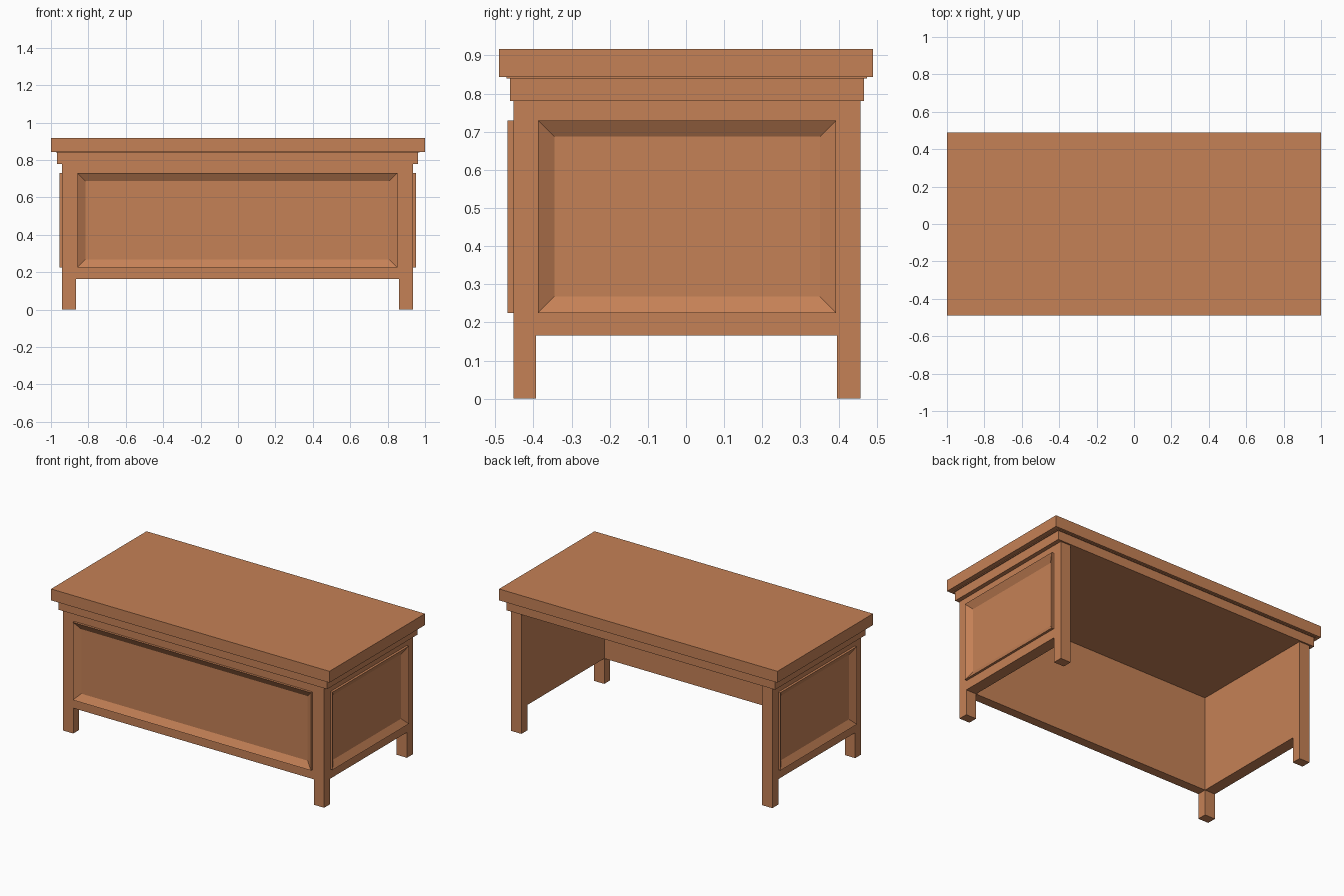
import bpy, bmesh
from mathutils import Vector

if "Cube" in bpy.data.objects:
    bpy.data.objects.remove(bpy.data.objects["Cube"])

wood = bpy.data.materials.new("warm_wood")
wood.diffuse_color = (0.56, 0.22, 0.093, 1)
wood.use_nodes = True
wood.node_tree.nodes["Principled BSDF"].inputs["Base Color"].default_value = wood.diffuse_color


def finish(name, bm):
    bmesh.ops.recalc_face_normals(bm, faces=bm.faces)
    mesh = bpy.data.meshes.new(name)
    bm.to_mesh(mesh)
    bm.free()
    mesh.materials.append(wood)
    obj = bpy.data.objects.new(name, mesh)
    bpy.context.collection.objects.link(obj)
    return obj


def box(name, lo, hi):
    lo, hi = Vector(lo), Vector(hi)
    bm = bmesh.new()
    bmesh.ops.create_cube(bm, size=1)
    for v in bm.verts:
        v.co = (lo + hi) / 2 + v.co * (hi - lo)
    return finish(name, bm)


def panel(name, place, rings):
    """Panelled wall from nested rectangles (u0, u1, z0, z1, outward depth)."""
    bm = bmesh.new()
    loops = []
    for u0, u1, z0, z1, d in rings:
        corners = ((u0, z0), (u1, z0), (u1, z1), (u0, z1))
        loops.append([bm.verts.new(place(u, d, z)) for u, z in corners])
    for a, b in zip(loops, loops[1:]):
        for i in range(4):
            j = (i + 1) % 4
            bm.faces.new((a[i], a[j], b[j], b[i]))
    bm.faces.new(loops[0])
    bm.faces.new(loops[-1])
    return finish(name, bm)


def rings(wall, field, back, raised):
    """Wall slab, raised moulding edge, then a bevel down to the sunk field."""
    w0, w1 = wall
    f0, f1 = field
    b = 0.043
    return [(w0, w1, 0.165, 0.78, back), (w0, w1, 0.165, 0.78, 0),
            (f0, f1, 0.225, 0.73, 0), (f0, f1, 0.225, 0.73, raised),
            (f0 + b, f1 - b, 0.225 + b, 0.73 - b, raised - 0.026)]


# Table top, thin shadow lip and stepped apron
box("table_top", (-1, -0.49, 0.843), (1, 0.49, 0.917))
box("top_lip", (-0.974, -0.471, 0.839), (0.97, 0.475, 0.843))
box("apron", (-0.967, -0.461, 0.78), (0.963, 0.467, 0.839))

# Four square legs
for side, x0, x1 in (("left", -0.94, -0.866), ("right", 0.862, 0.936)):
    for end, y0, y1 in (("front", -0.453, -0.393), ("back", 0.396, 0.457)):
        box(f"{end}_{side}_leg", (x0, y0, 0), (x1, y1, 0.78))

# Front panel, the back stays open
panel("front_panel", lambda u, d, z: (u, -0.453 - d, z),
      rings((-0.866, 0.862), (-0.859, 0.852), -0.06, 0.015))

# Matching side panels
for side, s, face in (("left", -1, 0.94), ("right", 1, 0.936)):
    panel(f"{side}_panel", lambda u, d, z: (s * (face + d), u, z),
          rings((-0.393, 0.396), (-0.388, 0.394), -0.074, 0.015))
